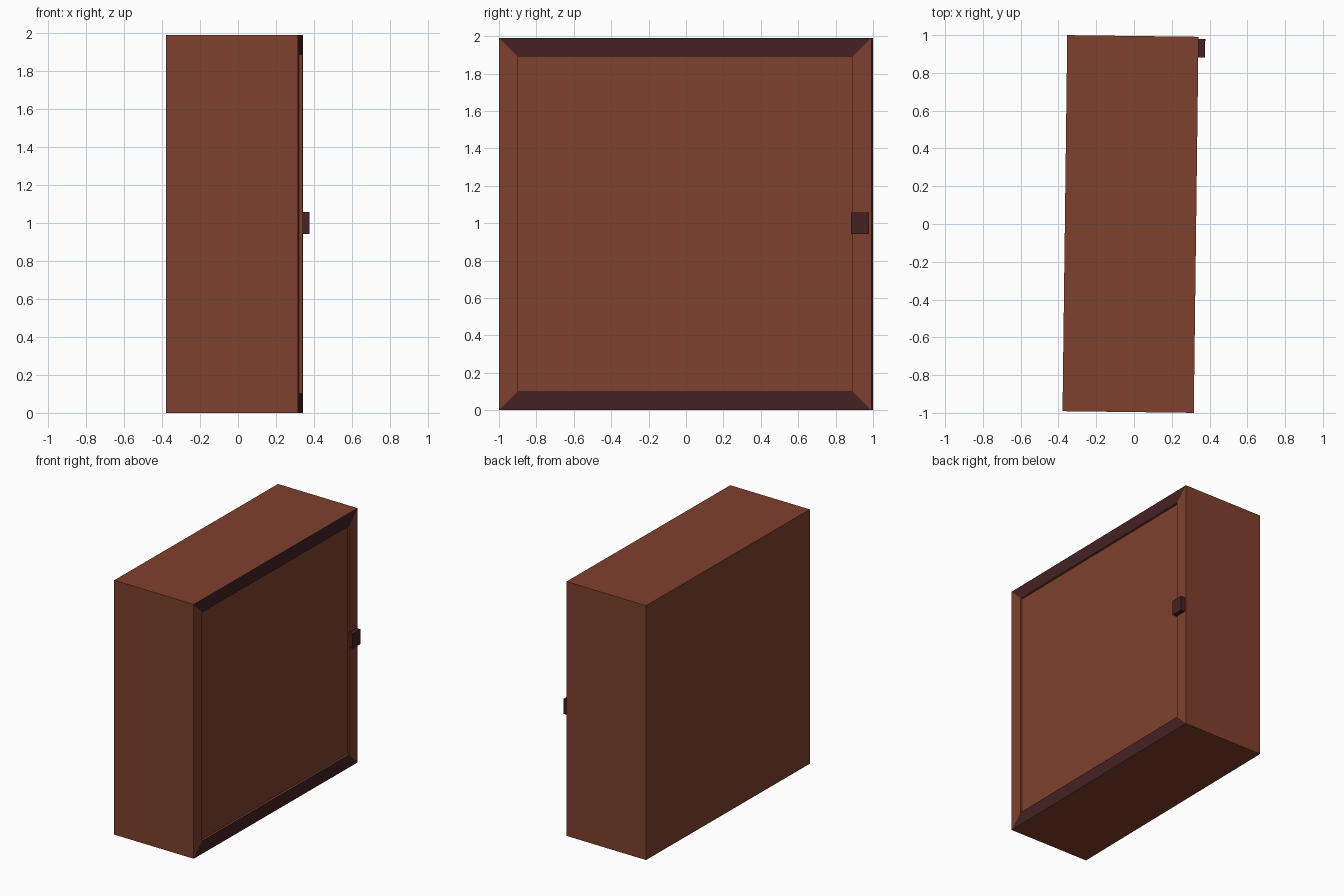
import bpy, bmesh, math
from mathutils import Matrix, Vector

if "Cube" in bpy.data.objects:
    bpy.data.objects.remove(bpy.data.objects["Cube"])

WIDTH, LENGTH, HEIGHT = 0.695, 1.991, 1.991
TRIM, RECESS = 0.143, 0.016
TURN = math.radians(-0.72)
CENTRE = Vector((-0.0185, 0, 0))


def material(name, rgb):
    m = bpy.data.materials.new(name)
    m.diffuse_color = (*rgb, 1)
    m.use_nodes = True
    m.node_tree.nodes["Principled BSDF"].inputs["Base Color"].default_value = m.diffuse_color
    return m


brown = material("reddish brown", (0.212, 0.052, 0.027))
dark = material("dark maroon", (0.061, 0.0155, 0.0175))


def finish(name, bm, mats):
    # place the part with the slight turn of the whole cabinet
    bm.transform(Matrix.Translation(CENTRE) @ Matrix.Rotation(TURN, 4, "Z"))
    mesh = bpy.data.meshes.new(name)
    bm.to_mesh(mesh)
    bm.free()
    for m in mats:
        mesh.materials.append(m)
    obj = bpy.data.objects.new(name, mesh)
    bpy.context.collection.objects.link(obj)
    return obj


def box(size, centre):
    bm = bmesh.new()
    bmesh.ops.create_cube(bm, size=1)
    bm.transform(Matrix.Translation(centre) @ Matrix.Diagonal((*size, 1)))
    bm.normal_update()
    return bm


# cabinet body: mitred frame and slightly sunk panel on the +x side
bm = box((WIDTH, LENGTH, HEIGHT), (0, 0, HEIGHT / 2))
door = max(bm.faces, key=lambda f: f.normal.x)
frame = bmesh.ops.inset_individual(bm, faces=[door], thickness=TRIM)["faces"]
for f in frame:
    # top and bottom rails are dark, side stiles stay brown
    if abs(f.calc_center_median().z - HEIGHT / 2) > 0.5:
        f.material_index = 1
bm.normal_update()
bmesh.ops.inset_individual(bm, faces=[door], thickness=0, depth=-RECESS)
finish("cabinet_body", bm, [brown, dark])

# door handle
bm = box((0.04, 0.097, 0.115), (WIDTH / 2 + 0.016, 0.9355, 1.0))
finish("door_handle", bm, [dark])
